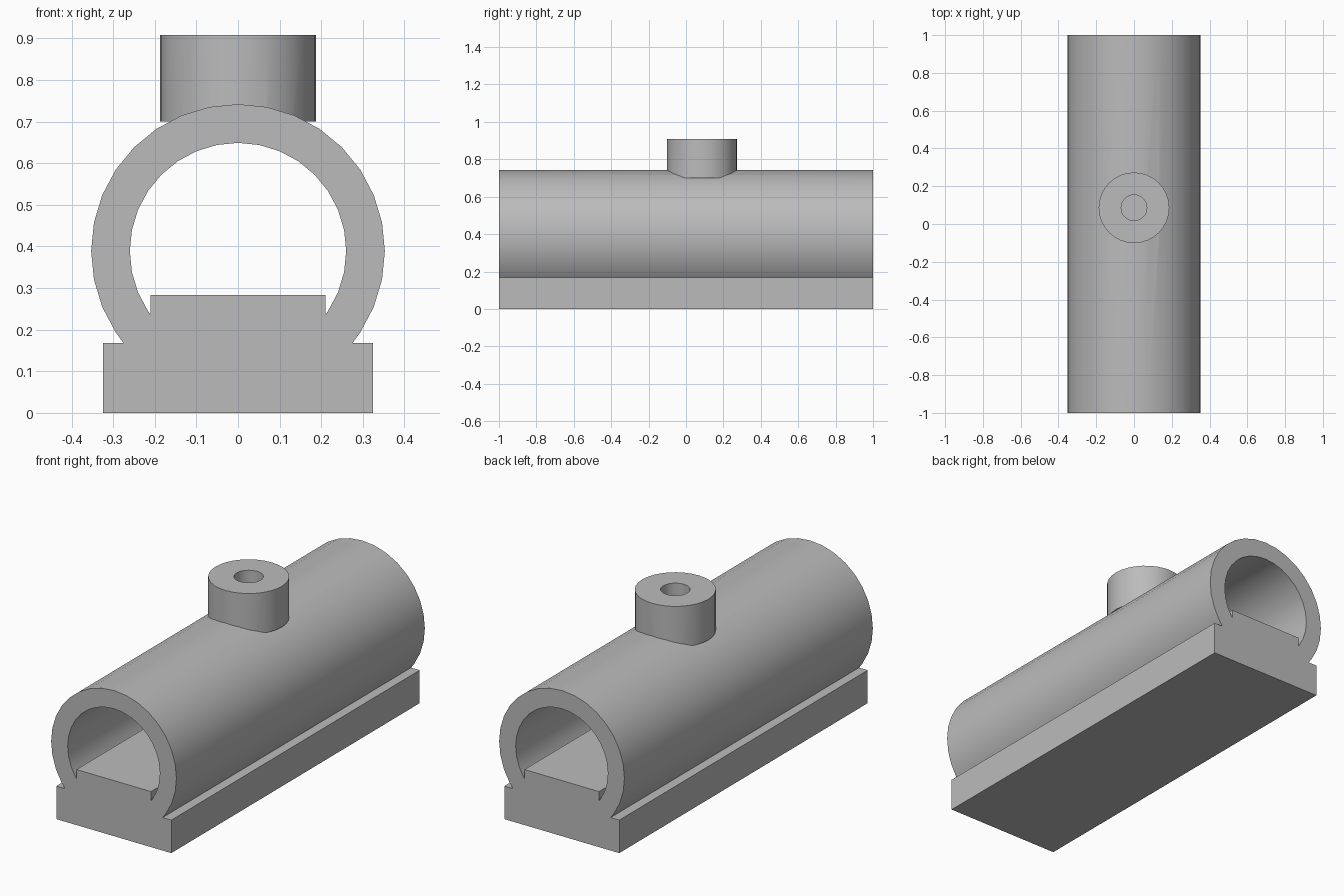
import bpy
import math

default_cube = bpy.data.objects.get("Cube")
if default_cube:
    bpy.data.objects.remove(default_cube, do_unlink=True)

LENGTH = 2.0
AXIS_Z = 0.389
OUTER_R, BORE_R = 0.353, 0.26
BASE_HALF, BASE_TOP = 0.324, 0.168
RAIL_HALF, RAIL_TOP = 0.21, 0.283
BOSS_R, BOSS_Y, BOSS_BOTTOM, BOSS_TOP = 0.187, 0.086, 0.70, 0.908
HOLE_R = 0.068
SEGMENTS = 32

grey = bpy.data.materials.new("plain_grey")
grey.use_nodes = True
colour = (0.5, 0.5, 0.5, 1)
grey.diffuse_color = colour
grey.node_tree.nodes["Principled BSDF"].inputs["Base Color"].default_value = colour


def arc(radius):
    """Open arc over the top of the tube, from right to left."""
    step = 2 * math.pi / SEGMENTS
    return [(radius * math.cos(i * step), AXIS_Z + radius * math.sin(i * step))
            for i in range(-3, SEGMENTS // 2 + 4)]


def activate(obj):
    bpy.ops.object.select_all(action="DESELECT")
    obj.select_set(True)
    bpy.context.view_layer.objects.active = obj


def extrude_profile(name, loops):
    """Solid along y from closed x-z outlines; inner outlines become holes."""
    curve = bpy.data.curves.new(name, "CURVE")
    curve.dimensions = "2D"
    curve.fill_mode = "BOTH"
    curve.extrude = LENGTH / 2
    for points in loops:
        spline = curve.splines.new("POLY")
        spline.points.add(len(points) - 1)
        for point, (x, z) in zip(spline.points, points):
            point.co = (x, z, 0, 1)
        spline.use_cyclic_u = True
    obj = bpy.data.objects.new(name, curve)
    bpy.context.collection.objects.link(obj)
    obj.rotation_euler.x = math.pi / 2
    activate(obj)
    bpy.ops.object.convert(target="MESH")
    bpy.ops.object.transform_apply(location=False, rotation=True, scale=False)
    bpy.ops.object.mode_set(mode="EDIT")
    bpy.ops.mesh.select_all(action="SELECT")
    bpy.ops.mesh.remove_doubles(threshold=0.0001)
    bpy.ops.mesh.normals_make_consistent(inside=False)
    bpy.ops.object.mode_set(mode="OBJECT")
    return bpy.context.object


def cylinder(name, radius, bottom, top):
    bpy.ops.mesh.primitive_cylinder_add(
        vertices=SEGMENTS, radius=radius, depth=top - bottom,
        location=(0, BOSS_Y, (bottom + top) / 2))
    bpy.context.object.name = name
    return bpy.context.object


def combine(target, tool, operation):
    mod = target.modifiers.new(operation.lower(), "BOOLEAN")
    mod.operation = operation
    mod.solver = "EXACT"
    mod.object = tool
    activate(target)
    bpy.ops.object.modifier_apply(modifier=mod.name)
    bpy.data.objects.remove(tool, do_unlink=True)


# Base block merging into the outside of the tube
outer_foot = math.sqrt(OUTER_R ** 2 - (AXIS_Z - BASE_TOP) ** 2)
outline = [(-BASE_HALF, 0), (BASE_HALF, 0), (BASE_HALF, BASE_TOP),
           (outer_foot, BASE_TOP), *arc(OUTER_R),
           (-outer_foot, BASE_TOP), (-BASE_HALF, BASE_TOP)]

# Bore with the raised rail along its floor
bore_foot = AXIS_Z - math.sqrt(BORE_R ** 2 - RAIL_HALF ** 2)
bore = [(RAIL_HALF, RAIL_TOP), (RAIL_HALF, bore_foot), *arc(BORE_R),
        (-RAIL_HALF, bore_foot), (-RAIL_HALF, RAIL_TOP)]

body = extrude_profile("tube_on_base", [outline, bore])

# Round boss on top, drilled through into the bore
combine(body, cylinder("boss", BOSS_R, BOSS_BOTTOM, BOSS_TOP), "UNION")
combine(body, cylinder("drill", HOLE_R, AXIS_Z, BOSS_TOP + 0.1), "DIFFERENCE")

body.data.materials.clear()
body.data.materials.append(grey)
activate(body)
bpy.ops.object.shade_smooth_by_angle(angle=math.radians(30))
